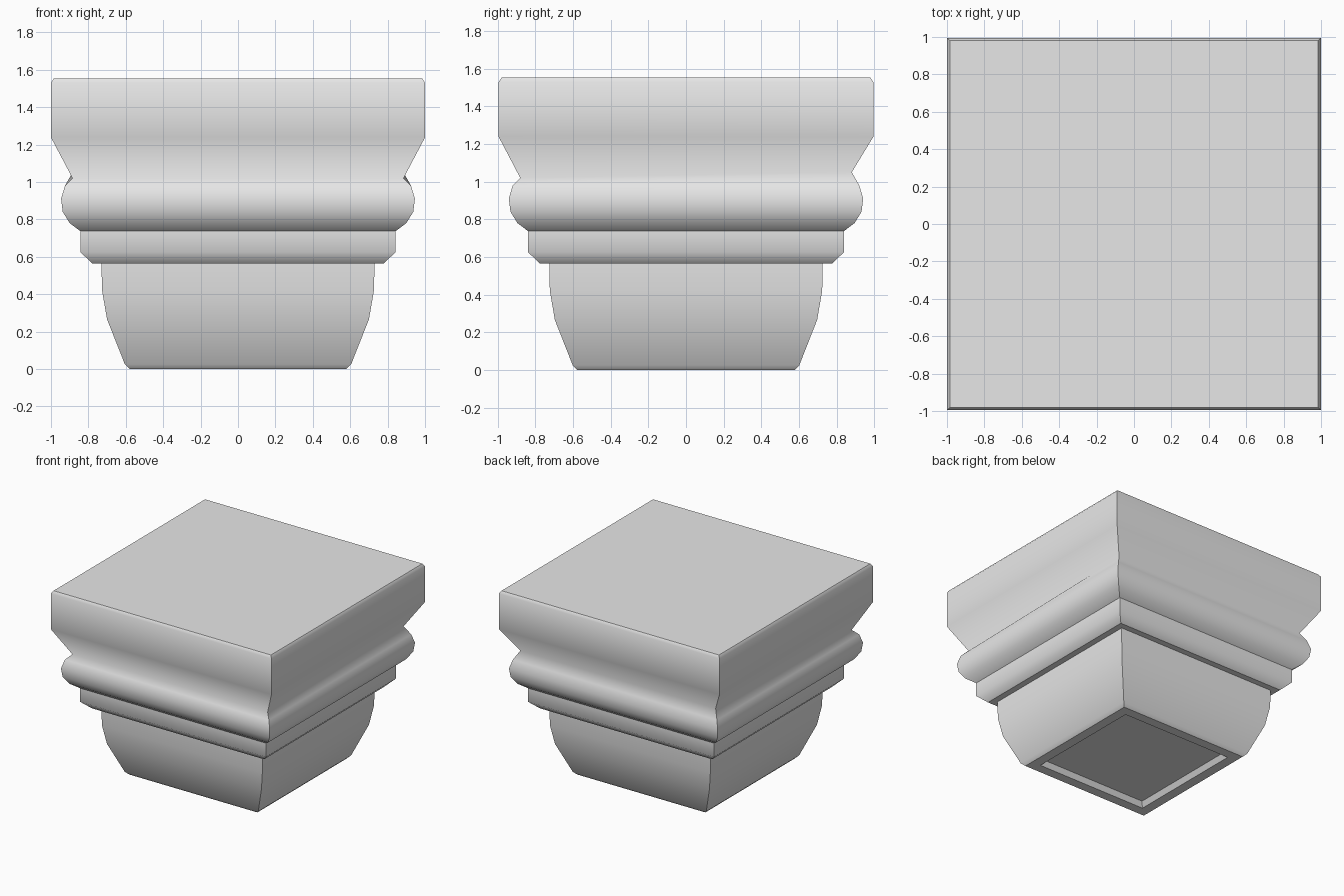
import bpy
import bmesh

if "Cube" in bpy.data.objects:
    bpy.data.objects.remove(bpy.data.objects["Cube"], do_unlink=True)

stone = bpy.data.materials.new("light_grey_stone")
stone.use_nodes = True
GREY = (0.8, 0.8, 0.8, 1.0)
stone.diffuse_color = GREY
stone.node_tree.nodes["Principled BSDF"].inputs["Base Color"].default_value = GREY

CORNERS = ((-1, -1), (1, -1), (1, 1), (-1, 1))
DEPTH = 0.995  # slightly shallower than wide


def square_moulding(name, profile, sharp=(), cap_start=False, cap_end=False, tilt=None):
    """Sweep a (half width, height) profile, listed upwards, around a square."""
    bm = bmesh.new()
    rings = []
    for i, (half, z) in enumerate(profile):
        lift = tilt.get(i, 0) if tilt else 0
        rings.append([bm.verts.new((sx * half, sy * half * DEPTH, z + sy * lift))
                      for sx, sy in CORNERS])
    for low, high in zip(rings, rings[1:]):
        for k in range(4):
            n = (k + 1) % 4
            bm.faces.new((low[k], low[n], high[n], high[k]))
            bm.edges.get((low[k], high[k])).smooth = False
    if cap_start:
        bm.faces.new(rings[0][::-1])
    if cap_end:
        bm.faces.new(rings[-1])
    for i in sharp:
        for k in range(4):
            bm.edges.get((rings[i][k], rings[i][(k + 1) % 4])).smooth = False
    for face in bm.faces:
        face.smooth = True
    mesh = bpy.data.meshes.new(name)
    bm.to_mesh(mesh)
    bm.free()
    mesh.materials.append(stone)
    obj = bpy.data.objects.new(name, mesh)
    bpy.context.collection.objects.link(obj)
    return obj


# Tapered base with a recessed panel underneath
square_moulding("tapered_base", [
    (0.475, 0.04), (0.50, 0.0), (0.58, 0.0), (0.605, 0.025), (0.70, 0.265),
    (0.727, 0.42), (0.73, 0.565)], sharp=(0, 1, 2), cap_start=True)

# Chamfered collar overhanging the base
square_moulding("collar", [
    (0.73, 0.565), (0.78, 0.565), (0.843, 0.625), (0.843, 0.737)], sharp=(1,))

# Rounded moulding flowing through the neck into the top slab
square_moulding("rounded_moulding_and_top_slab", [
    (0.843, 0.737), (0.90, 0.78), (0.937, 0.84), (0.946, 0.91), (0.925, 0.98),
    (0.885, 1.035), (1.0, 1.238), (1.0, 1.53), (0.985, 1.552)],
    sharp=(8,), cap_end=True, tilt={5: 0.015})
